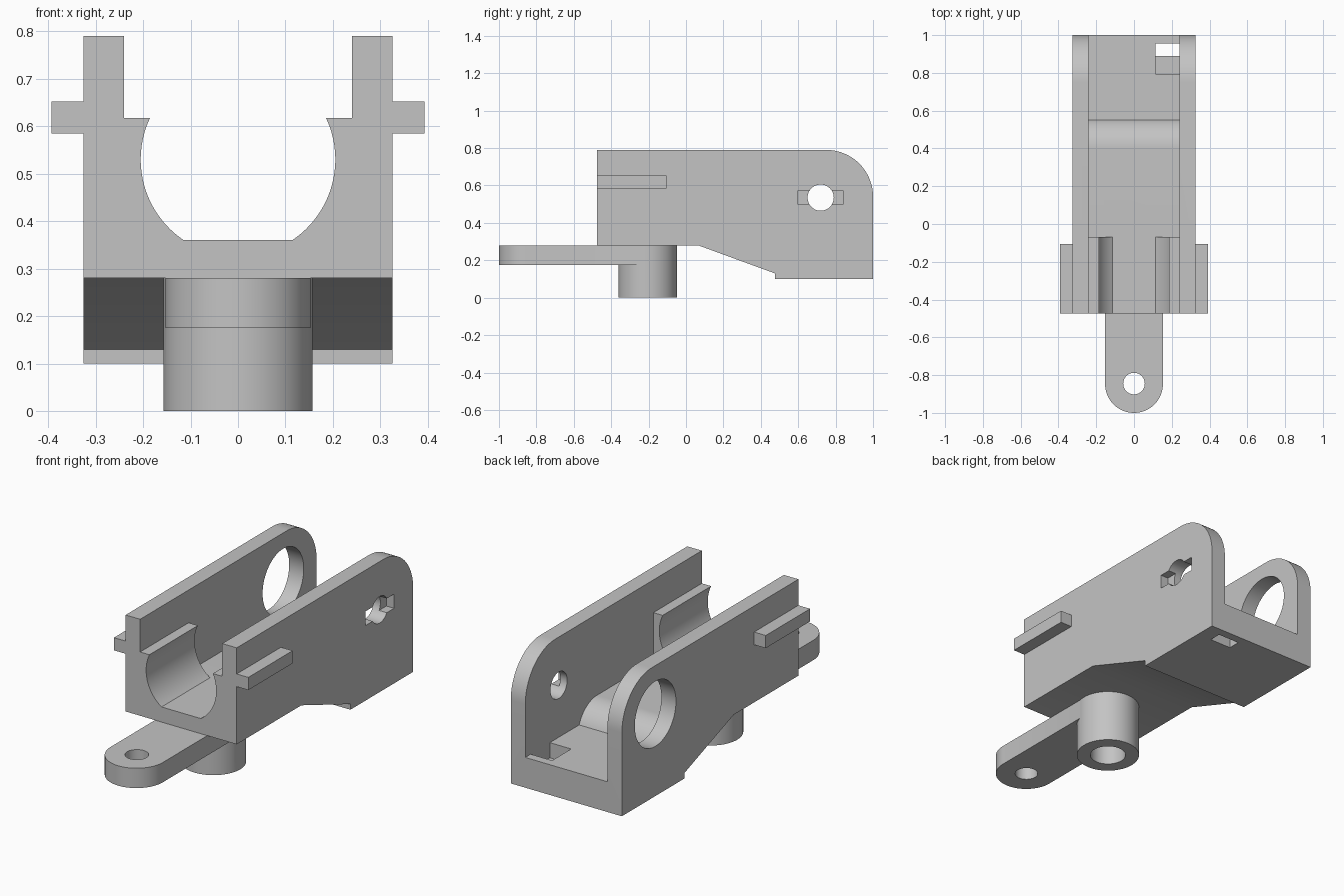
import bpy
import bmesh
from math import pi, cos, sin, asin, radians

cube = bpy.data.objects.get("Cube")
if cube:
    bpy.data.objects.remove(cube, do_unlink=True)

grey = bpy.data.materials.new("light_grey")
grey.use_nodes = True
grey.diffuse_color = (0.55, 0.55, 0.55, 1)
grey.node_tree.nodes["Principled BSDF"].inputs["Base Color"].default_value = (0.55, 0.55, 0.55, 1)


def arc(cx, cy, r, start, end, n=24):
    """Points on an arc, angles in radians."""
    return [(cx + r * cos(start + (end - start) * i / n),
             cy + r * sin(start + (end - start) * i / n)) for i in range(n + 1)]


def circle(cx, cy, r, n=64):
    return arc(cx, cy, r, 0, 2 * pi, n)[:-1]


def rect(a0, b0, a1, b1):
    return [(a0, b0), (a1, b0), (a1, b1), (a0, b1)]


def prism(name, axis, points, low, high):
    """Extrude a flat profile along one axis, from low to high."""
    place = {"x": lambda a, b, d: (d, a, b),
             "y": lambda a, b, d: (a, d, b),
             "z": lambda a, b, d: (a, b, d)}[axis]
    bm = bmesh.new()
    face = bm.faces.new([bm.verts.new(place(a, b, low)) for a, b in points])
    moved = bmesh.ops.extrude_face_region(bm, geom=[face])["geom"]
    bmesh.ops.translate(bm, vec=place(0, 0, high - low),
                        verts=[v for v in moved if isinstance(v, bmesh.types.BMVert)])
    bmesh.ops.recalc_face_normals(bm, faces=bm.faces)
    mesh = bpy.data.meshes.new(name)
    bm.to_mesh(mesh)
    bm.free()
    mesh.materials.append(grey)
    obj = bpy.data.objects.new(name, mesh)
    bpy.context.collection.objects.link(obj)
    return obj


def combine(target, tool, operation="DIFFERENCE"):
    """Apply a boolean and remove the tool object."""
    mod = target.modifiers.new("boolean", "BOOLEAN")
    mod.operation = operation
    mod.solver = "EXACT"
    mod.object = tool
    bpy.context.view_layer.update()
    result = bpy.data.meshes.new_from_object(
        target.evaluated_get(bpy.context.evaluated_depsgraph_get()))
    target.modifiers.clear()
    target.data = result
    bpy.data.objects.remove(tool, do_unlink=True)


# Housing: side profile with rounded rear corner and stepped underside
half, inner = 0.325, 0.24
profile = [(-0.475, 0.28), (0.065, 0.28), (0.475, 0.13), (0.475, 0.10), (1, 0.10)]
profile += arc(0.75, 0.54, 0.25, 0, pi / 2) + [(-0.475, 0.79)]
housing = prism("housing", "x", profile, -half, half)

# Cradle at the front: flat-bottomed round bore, with a wider channel above
low = asin(-0.17 / 0.205)
bore = arc(0, 0.53, 0.205, pi - low, 2 * pi + low, 2)[:1]
bore += arc(0, 0.53, 0.205, low, asin(0.087 / 0.205))
bore += [(0.186, 0.65), (-0.186, 0.65)]
bore += arc(0, 0.53, 0.205, pi - asin(0.087 / 0.205), pi - low)[:-1]
combine(housing, prism("bore_cutter", "y", bore, -0.6, -0.03))
combine(housing, prism("channel_cutter", "y", rect(-inner, 0.617, inner, 1), -0.6, 0))

# Rear cavity: its floor curves down to a lower rear floor
cavity = [(-0.07, 1), (-0.07, 0.36)]
cavity += arc(0.40, 0.1975, 0.1625, pi / 2, asin(0.0625 / 0.1625), 16)
cavity += [(1.1, 0.26), (1.1, 1)]
combine(housing, prism("cavity_cutter", "x", cavity, -inner, inner))

# Pivot holes: large on the right wall, small with a recessed slot on the left
combine(housing, prism("large_hole_cutter", "x", circle(0.72, 0.535, 0.172), -0.4, -0.2))
combine(housing, prism("small_hole_cutter", "x", circle(0.72, 0.535, 0.07), 0.2, 0.4))
combine(housing, prism("slot_cutter", "x", rect(0.60, 0.497, 0.84, 0.572), 0.28, 0.4))

# Stepped pocket in the rear floor
combine(housing, prism("pocket_cutter", "z", rect(0.115, 0.795, inner, 0.955), 0.18, 0.3))
combine(housing, prism("floor_hole_cutter", "z", rect(0.115, 0.89, inner, 0.955), 0, 0.22))

# Mounting lug: rounded tongue joined to a hollow boss
lug = prism("mounting_lug", "z",
            arc(0, -0.847, 0.153, pi, 2 * pi, 40) + [(0.153, -0.205), (-0.153, -0.205)],
            0.175, 0.28)
combine(lug, prism("boss", "z", circle(0, -0.205, 0.157), 0, 0.28), "UNION")
combine(lug, prism("boss_bore_cutter", "z", circle(0, -0.205, 0.089), -0.1, 0.27))
combine(lug, prism("lug_hole_cutter", "z", circle(0, -0.845, 0.057), 0.1, 0.4))

# Guide rails on both sides
parts = [housing, lug]
for side, sign in (("left", 1), ("right", -1)):
    a, b = sorted((sign * half, sign * 0.393))
    parts.append(prism("guide_rail_" + side, "x", rect(-0.475, 0.585, -0.105, 0.652), a, b))

# Smooth the round surfaces and keep the edges sharp
bpy.ops.object.select_all(action="DESELECT")
for obj in parts:
    obj.select_set(True)
bpy.context.view_layer.objects.active = housing
bpy.ops.object.shade_smooth_by_angle(angle=radians(25))
